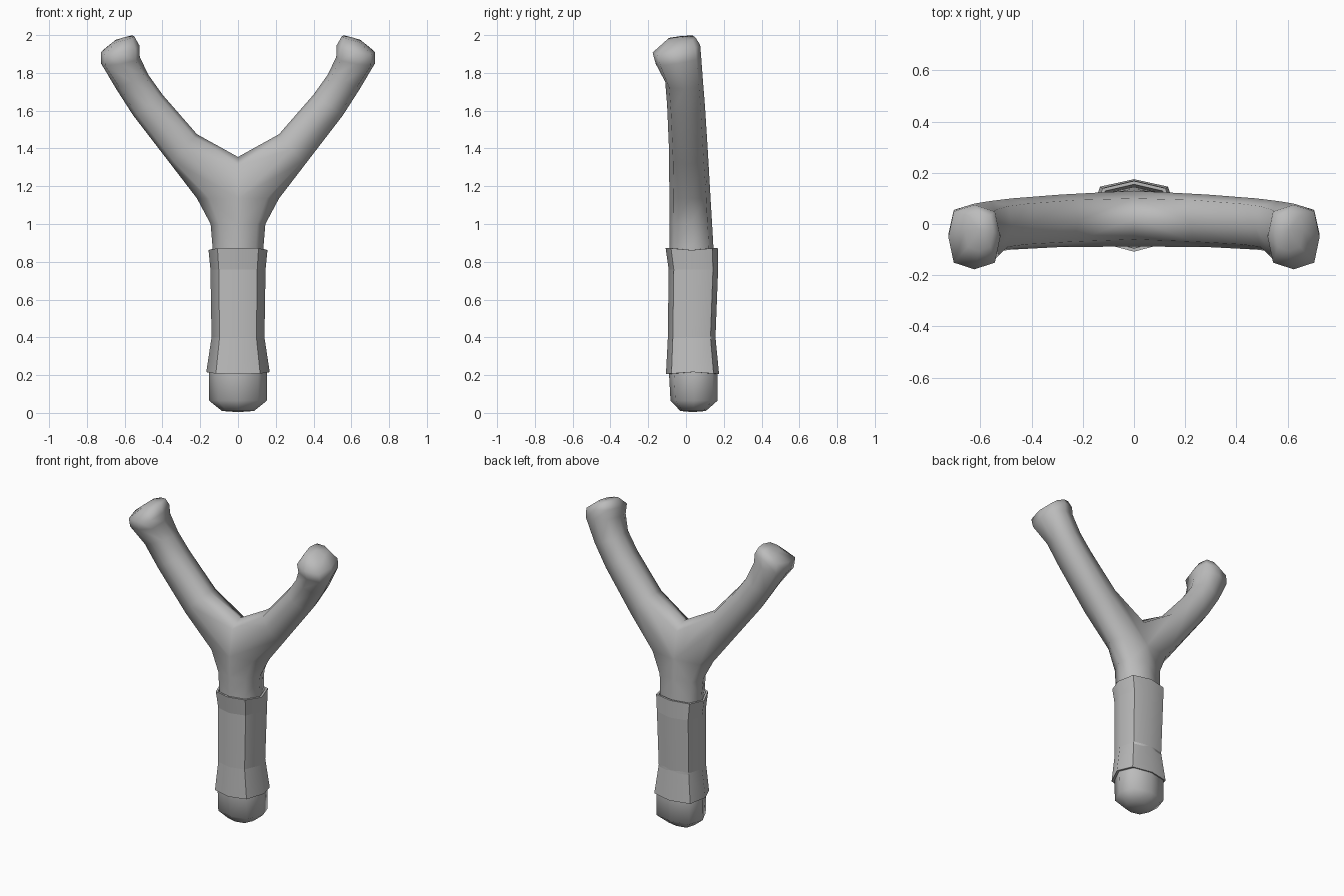
import bpy, bmesh
from math import sin, cos, pi
from mathutils import Vector

cube = bpy.data.objects.get("Cube")
if cube:
    bpy.data.objects.remove(cube)

# One matte grey for everything
grey = bpy.data.materials.new("matte_grey")
grey.use_nodes = True
colour = (0.5, 0.5, 0.5, 1)
grey.diffuse_color = colour
grey.node_tree.nodes["Principled BSDF"].inputs["Base Color"].default_value = colour


def oval(j, corner=1.12):
    """Eighth-turn point: outward and front-to-back factors, with boxy corners."""
    k = corner if j % 2 else 1
    return k * sin(j * pi / 4), -k * cos(j * pi / 4)


def half_ring(z, half_width, front, back, wave=0):
    """Right half of a level cross-section, front to back."""
    pts = []
    for j in range(5):
        out, depth = oval(j)
        if j == 1:
            out *= 0.88
        pts.append(Vector((0 if j in (0, 4) else out * half_width,
                           (front + back) / 2 + depth * (back - front) / 2,
                           z + wave * abs(depth))))
    return pts


def arm_ring(inner, outer, front, back, tilt=0):
    """Full cross-section between an inner and an outer (x, z) point."""
    pts = []
    for j in range(8):
        out, depth = oval(j)
        x, z = [(o + i) / 2 + out * (o - i) / 2 for i, o in zip(inner, outer)]
        pts.append(Vector((x, (front + back) / 2 + depth * (back - front) / 2,
                           z + tilt * depth)))
    return pts


def bridge(bm, a, b, closed):
    n = len(a)
    for i in range(n if closed else n - 1):
        k = (i + 1) % n
        bm.faces.new((a[i], a[k], b[k], b[i]))


def add_rings(bm, rings, closed=False):
    loops = [[bm.verts.new(p) for p in ring] for ring in rings]
    for a, b in zip(loops, loops[1:]):
        bridge(bm, a, b, closed)
    return loops


def finish(name, bm, angle):
    """Mirror the half, then shade it smooth."""
    bmesh.ops.recalc_face_normals(bm, faces=bm.faces)
    mesh = bpy.data.meshes.new(name)
    bm.to_mesh(mesh)
    bm.free()
    ob = bpy.data.objects.new(name, mesh)
    bpy.context.collection.objects.link(ob)
    mesh.materials.append(grey)
    ob.modifiers.new("mirror", 'MIRROR').use_clip = True
    bpy.ops.object.select_all(action='DESELECT')
    ob.select_set(True)
    bpy.context.view_layer.objects.active = ob
    bpy.ops.object.modifier_apply(modifier="mirror")
    bm = bmesh.new()
    bm.from_mesh(mesh)
    bmesh.ops.recalc_face_normals(bm, faces=bm.faces)
    bm.to_mesh(mesh)
    bm.free()
    bpy.ops.object.shade_smooth_by_angle(angle=angle)
    return ob


# Forked body: handle, fork and arm with a flared tip
bm = bmesh.new()
stem = add_rings(bm, [half_ring(*r) for r in (
    (0.01, 0.085, -0.03, 0.105),
    (0.065, 0.153, -0.082, 0.167),
    (0.21, 0.153, -0.09, 0.167),
    (0.5, 0.13, -0.085, 0.15),
    (0.88, 0.135, -0.088, 0.145),
    (1.0, 0.145, -0.088, 0.138),
    (1.135, 0.217, -0.088, 0.13))])
base = bm.verts.new((0, 0.035, 0.004))
for a, b in zip(stem[0], stem[0][1:]):
    bm.faces.new((a, b, base))
crotch = [bm.verts.new(p) for p in
          ((0, 0.1, 1.31), (0, 0.02, 1.355), (0, -0.06, 1.31))]

arm = add_rings(bm, [arm_ring(*r) for r in (
    ((0.217, 1.475), (0.355, 1.315), -0.09, 0.115),
    ((0.4, 1.685), (0.555, 1.575), -0.1, 0.1),
    ((0.475, 1.79), (0.645, 1.715), -0.11, 0.09),
    ((0.52, 1.885), (0.725, 1.85), -0.16, 0.08, 0.02),
    ((0.522, 1.945), (0.725, 1.91), -0.177, 0.075, 0.02),
    ((0.55, 1.995), (0.66, 1.965), -0.105, 0.05, 0.008))], closed=True)
bridge(bm, stem[-1] + crotch, arm[0], True)
tip = bm.verts.new((0.605, -0.025, 1.988))
for i in range(8):
    bm.faces.new((arm[-1][i], arm[-1][(i + 1) % 8], tip))
finish("forked_handle", bm, pi)

# Grip sleeve: open tube with turned-in lips
bm = bmesh.new()
add_rings(bm, [half_ring(*r) for r in (
    (0.25, 0.135, -0.08, 0.15, -0.01),
    (0.216, 0.15, -0.088, 0.16, -0.01),
    (0.216, 0.168, -0.106, 0.175, -0.01),
    (0.4, 0.14, -0.096, 0.156),
    (0.76, 0.146, -0.092, 0.17),
    (0.862, 0.156, -0.108, 0.168, 0.012),
    (0.862, 0.142, -0.095, 0.155, 0.012),
    (0.8, 0.13, -0.08, 0.14))])
sleeve = finish("grip_sleeve", bm, pi / 4)

# Crisp seams between the sleeve's bands
for edge in sleeve.data.edges:
    a, b = (sleeve.data.vertices[i].co.z for i in edge.vertices)
    if any(abs(a - z) < 0.003 and abs(b - z) < 0.003 for z in (0.4, 0.76)):
        edge.use_edge_sharp = True
